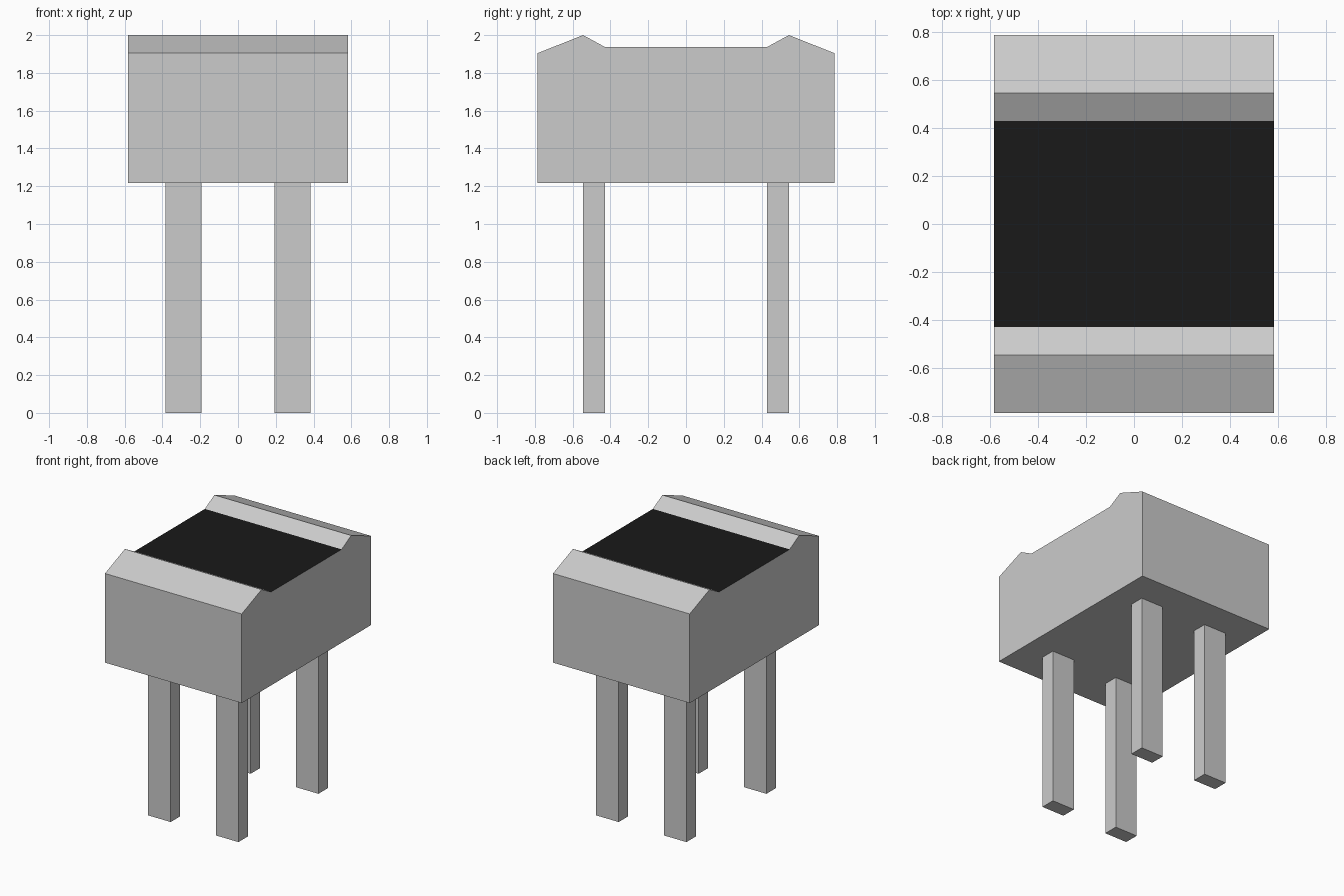
import bpy, bmesh

if "Cube" in bpy.data.objects:
    bpy.data.objects.remove(bpy.data.objects["Cube"])

HALF_W = 0.583      # half width in x
BASE_Z = 1.217      # underside of the body
SEAT_Y, SEAT_Z = 0.429, 1.937


def make_object(name, bm):
    bmesh.ops.recalc_face_normals(bm, faces=bm.faces)
    mesh = bpy.data.meshes.new(name)
    bm.to_mesh(mesh)
    bm.free()
    obj = bpy.data.objects.new(name, mesh)
    bpy.context.collection.objects.link(obj)
    return obj


def box(name, x, y, z):
    bm = bmesh.new()
    bmesh.ops.create_cube(bm, size=1)
    for v in bm.verts:
        v.co = [r[0] if c < 0 else r[1] for c, r in zip(v.co, (x, y, z))]
    return make_object(name, bm)


# Body: mirrored side profile (y, z) extruded across x
half = [(0.787, BASE_Z), (0.787, 1.904), (0.545, 2.0), (SEAT_Y, SEAT_Z)]
profile = half + [(-y, z) for y, z in reversed(half)]
bm = bmesh.new()
face = bm.faces.new([bm.verts.new((-HALF_W, y, z)) for y, z in profile])
new = bmesh.ops.extrude_face_region(bm, geom=[face])["geom"]
bmesh.ops.translate(bm, vec=(2 * HALF_W, 0, 0),
                    verts=[g for g in new if isinstance(g, bmesh.types.BMVert)])
bmesh.ops.recalc_face_normals(bm, faces=bm.faces)
# The recess floor is left open for the dark panel
floor = [f for f in bm.faces if all(abs(v.co.z - SEAT_Z) < 1e-4 for v in f.verts)]
bmesh.ops.delete(bm, geom=floor, context='FACES_ONLY')
make_object("body", bm)

# Dark panel filling the recess between the two ridges
bm = bmesh.new()
bm.faces.new([bm.verts.new((sx * HALF_W, sy * SEAT_Y, SEAT_Z))
              for sx, sy in ((-1, -1), (1, -1), (1, 1), (-1, 1))])
for f in bm.faces:
    f.normal_update()
panel = make_object("top_panel", bm)
if panel.data.polygons[0].normal.z < 0:
    panel.data.flip_normals()
black = bpy.data.materials.new("black")
black.diffuse_color = (0.01, 0.01, 0.01, 1)
black.use_nodes = True
black.node_tree.nodes["Principled BSDF"].inputs["Base Color"].default_value = black.diffuse_color
panel.data.materials.append(black)

# Four rectangular legs
for side, sx in (("left", -1), ("right", 1)):
    for end, sy in (("front", -1), ("back", 1)):
        box(f"{end}_{side}_leg",
            sorted((sx * 0.193, sx * 0.385)),
            sorted((sy * 0.43, sy * 0.544)),
            (0, BASE_Z))
